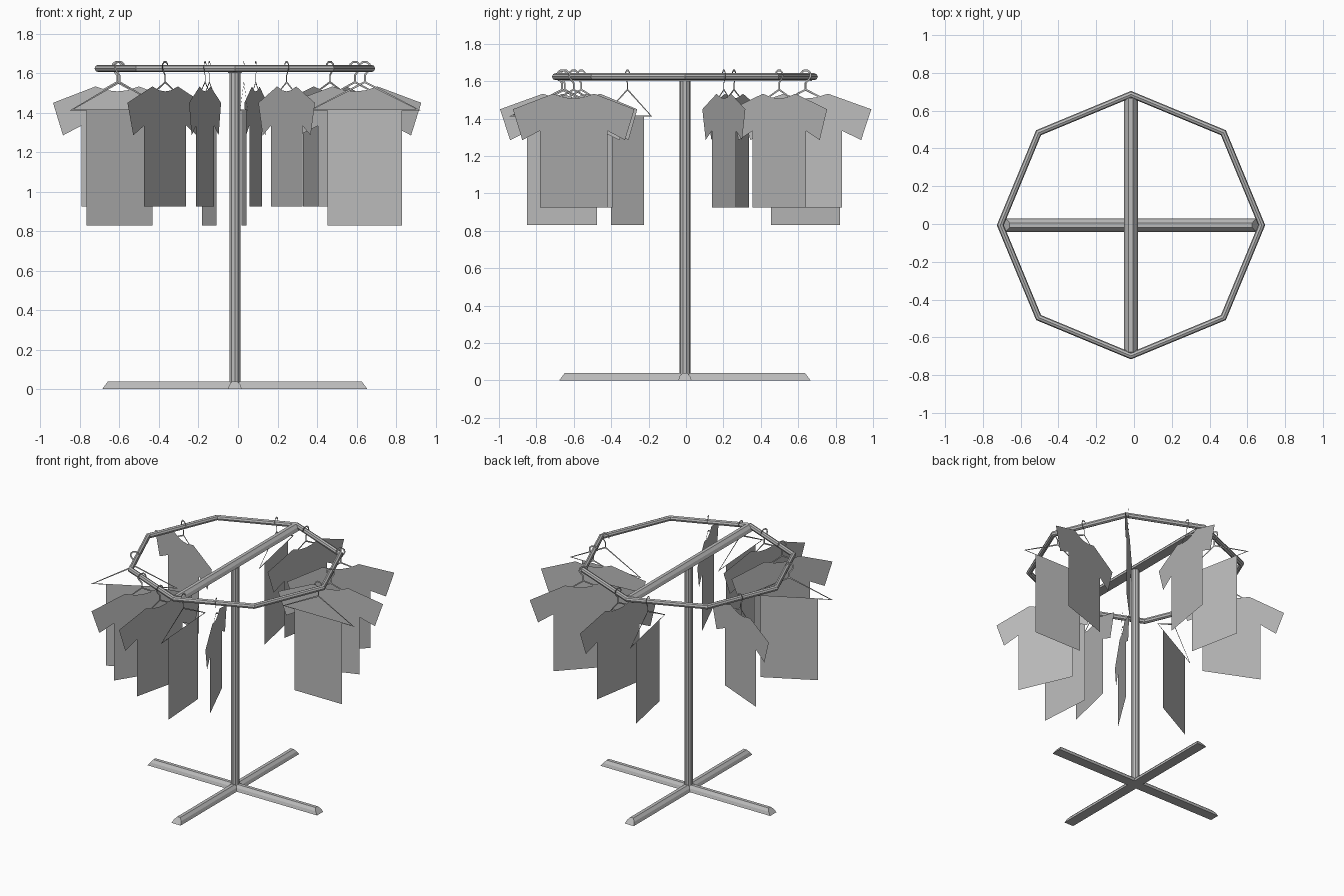
import bpy, bmesh, math
from mathutils import Vector, Matrix

if "Cube" in bpy.data.objects:
    bpy.data.objects.remove(bpy.data.objects["Cube"])

CENTRE = Vector((-0.016, -0.006, 0))

grey = bpy.data.materials.new("plain_grey")
grey.use_nodes = True
grey.diffuse_color = (0.5, 0.5, 0.5, 1)
grey.node_tree.nodes["Principled BSDF"].inputs["Base Color"].default_value = (0.5, 0.5, 0.5, 1)


def add_object(name, bm, matrix):
    mesh = bpy.data.meshes.new(name)
    bm.to_mesh(mesh)
    bm.free()
    mesh.materials.append(grey)
    obj = bpy.data.objects.new(name, mesh)
    obj.matrix_world = matrix
    bpy.context.collection.objects.link(obj)
    return obj


def at(z=0, angle=0, radius=0):
    """Frame on the rack: local x points outward at the given angle."""
    spin = Matrix.Rotation(math.radians(angle), 4, 'Z')
    return Matrix.Translation(CENTRE + Vector((0, 0, z))) @ spin @ Matrix.Translation((radius, 0, 0))


def bar(name, length, slant, z, angle):
    """Flat-bottomed bar with a rounded top and slanted ends."""
    profile = [(-0.036, 0), (-0.028, 0.022), (-0.012, 0.04),
               (0.012, 0.04), (0.028, 0.022), (0.036, 0)]
    bm = bmesh.new()
    ends = []
    for side in (-1, 1):
        ends.append([bm.verts.new((side * (length - slant * h), y, h)) for y, h in profile])
    bm.faces.new(ends[0])
    bm.faces.new(ends[1])
    for i in range(len(profile)):
        j = (i + 1) % len(profile)
        bm.faces.new((ends[0][i], ends[0][j], ends[1][j], ends[1][i]))
    bmesh.ops.recalc_face_normals(bm, faces=bm.faces)
    add_object(name, bm, at(z, angle))


def add_strip(bm, path, width, closed=False):
    """Flat ribbon following a path in the local xz plane."""
    pts = [Vector(p) for p in path]
    n = len(pts)
    pairs = []
    for i, p in enumerate(pts):
        before = pts[i - 1] if closed or i else p
        after = pts[(i + 1) % n] if closed or i < n - 1 else p
        d1, d2 = (p - before).normalized(), (after - p).normalized()
        t = (d1 + d2).normalized()
        normal = Vector((-t.y, t.x))
        reach = width / 2 / max(0.45, abs(t.dot(d2 if d2.length else d1)))
        pairs.append([bm.verts.new((q.x, 0, q.y))
                      for q in (p + normal * reach, p - normal * reach)])
    for i in range(n if closed else n - 1):
        a, b = pairs[i], pairs[(i + 1) % n]
        bm.faces.new((a[0], a[1], b[1], b[0]))


def hanger(name, frame):
    bm = bmesh.new()
    add_strip(bm, [(-0.275, 1.413), (0, 1.555), (0.275, 1.413)], 0.01, closed=True)
    hook = [(0, 1.555), (0, 1.59)]
    for deg in range(-50, 200, 40):
        a = math.radians(deg)
        hook.append((0.027 * math.cos(a), 1.632 + 0.027 * math.sin(a)))
    add_strip(bm, hook, 0.01)
    add_object(name, bm, frame)


def cloth(name, half, frame):
    """Flat garment from the right half of its outline, mirrored."""
    outline = half + [(-x, z) for x, z in reversed(half) if x > 0]
    bm = bmesh.new()
    bm.faces.new([bm.verts.new((x, 0, z)) for x, z in outline])
    add_object(name, bm, frame)


# Ring rail: eight straight tubes
bpy.ops.mesh.primitive_torus_add(major_segments=8, minor_segments=8,
                                 major_radius=0.692, minor_radius=0.0185)
ring = bpy.context.object
ring.name = "ring_rail"
ring.matrix_world = at(1.624)
ring.data.materials.append(grey)
for poly in ring.data.polygons:
    poly.use_smooth = False

# Pole
bm = bmesh.new()
bmesh.ops.create_cone(bm, cap_ends=True, segments=10, radius1=0.029, radius2=0.029, depth=1.61)
add_object("pole", bm, at(0.805))

# Feet and top crossbar
bar("foot_bar_side", 0.672, 0.75, 0, 0)
bar("foot_bar_front", 0.672, 0.75, 0, 90)
bar("top_crossbar", 0.68, 0.2, 1.602, 90)

# Garments: direction around the ring and distance from the pole
SHIRT = [(0, 1.508), (0.055, 1.513), (0.12, 1.533), (0.355, 1.45),
         (0.3, 1.285), (0.197, 1.335), (0.197, 0.926)]
TOWEL = [(0.188, 1.416), (0.188, 0.83)]
shirts = [(18.9, 0.643), (46.3, 0.697), (80.7, 0.655), (156.2, 0.651),
          (237.5, 0.657), (256.8, 0.66), (293.8, 0.65)]
towels = [(0, 0.658), (101.3, 0.658), (207.7, 0.66), (274, 0.658)]

for kind, half, places in (("shirt", SHIRT, shirts), ("towel", TOWEL, towels)):
    for i, (angle, radius) in enumerate(places, 1):
        frame = at(0, angle, radius)
        cloth(f"{kind}_{i}", half, frame)
        hanger(f"{kind}_hanger_{i}", frame)
